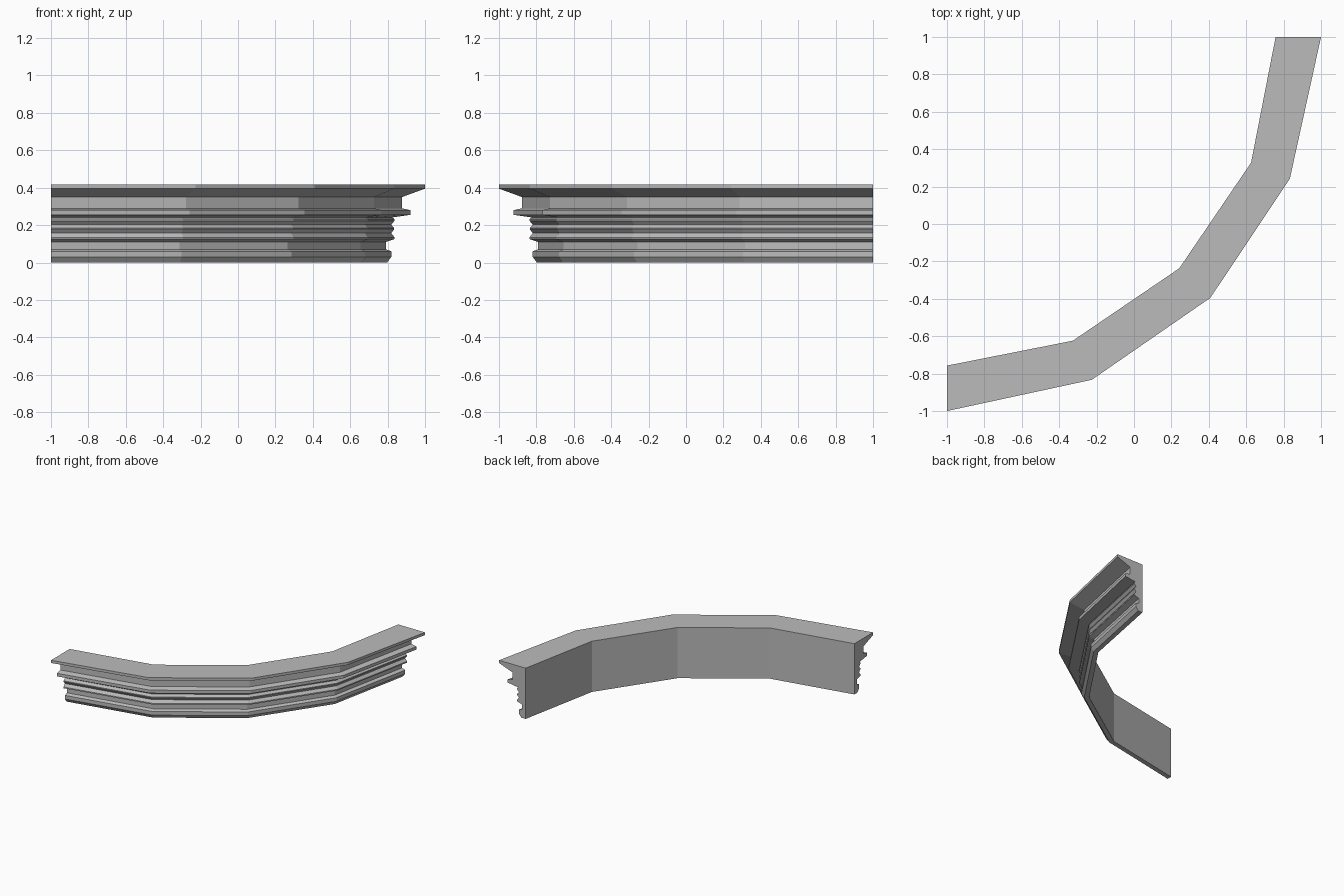
import bpy
import bmesh
from mathutils import Vector

old = bpy.data.objects.get("Cube")
if old:
    bpy.data.objects.remove(old, do_unlink=True)

# Plain grey stone
stone = bpy.data.materials.new("grey_stone")
stone.use_nodes = True
grey = (0.5, 0.5, 0.5, 1.0)
stone.diffuse_color = grey
stone.node_tree.nodes["Principled BSDF"].inputs["Base Color"].default_value = grey

# Plan of the quarter ring: back wall line and the matching top lip line
back_line = [(-1, -0.757), (-0.327, -0.624), (0.242, -0.237), (0.626, 0.328), (0.757, 1)]
lip_line = [(-1, -1), (-0.226, -0.833), (0.408, -0.395), (0.833, 0.241), (1, 1)]
DEPTH = 0.243

# Moulding section: distance out from the back wall, height
section = [
    (0, 0), (0.04, 0), (0.063, 0.03), (0.063, 0.06),                # base bead
    (0.035, 0.07), (0.035, 0.11),                                   # lower fillet
    (0.08, 0.125), (0.08, 0.135), (0.062, 0.157), (0.078, 0.178),   # ribs
    (0.078, 0.185), (0.062, 0.203), (0.08, 0.223), (0.08, 0.232),
    (0.068, 0.241), (0.165, 0.255), (0.165, 0.28),                  # projecting shelf
    (0.12, 0.29), (0.12, 0.35),                                     # frieze
    (DEPTH, 0.395), (DEPTH, 0.417), (0, 0.417),                     # crown lip
]

# Sweep the section along the plan with mitred corners
bm = bmesh.new()
rings = []
for back, lip in zip(back_line, lip_line):
    a, b = Vector(back), Vector(lip)
    ring = []
    for out, z in section:
        p = a.lerp(b, out / DEPTH)
        ring.append(bm.verts.new((p.x, p.y, z)))
    rings.append(ring)

count = len(section)
for r0, r1 in zip(rings, rings[1:]):
    for i in range(count):
        j = (i + 1) % count
        bm.faces.new((r0[i], r1[i], r1[j], r0[j]))

# End caps
bm.faces.new(rings[0])
bm.faces.new(list(reversed(rings[-1])))
bmesh.ops.recalc_face_normals(bm, faces=bm.faces)

mesh = bpy.data.meshes.new("curved_cornice")
bm.to_mesh(mesh)
bm.free()
mesh.materials.append(stone)
cornice = bpy.data.objects.new("curved_cornice", mesh)
bpy.context.collection.objects.link(cornice)
